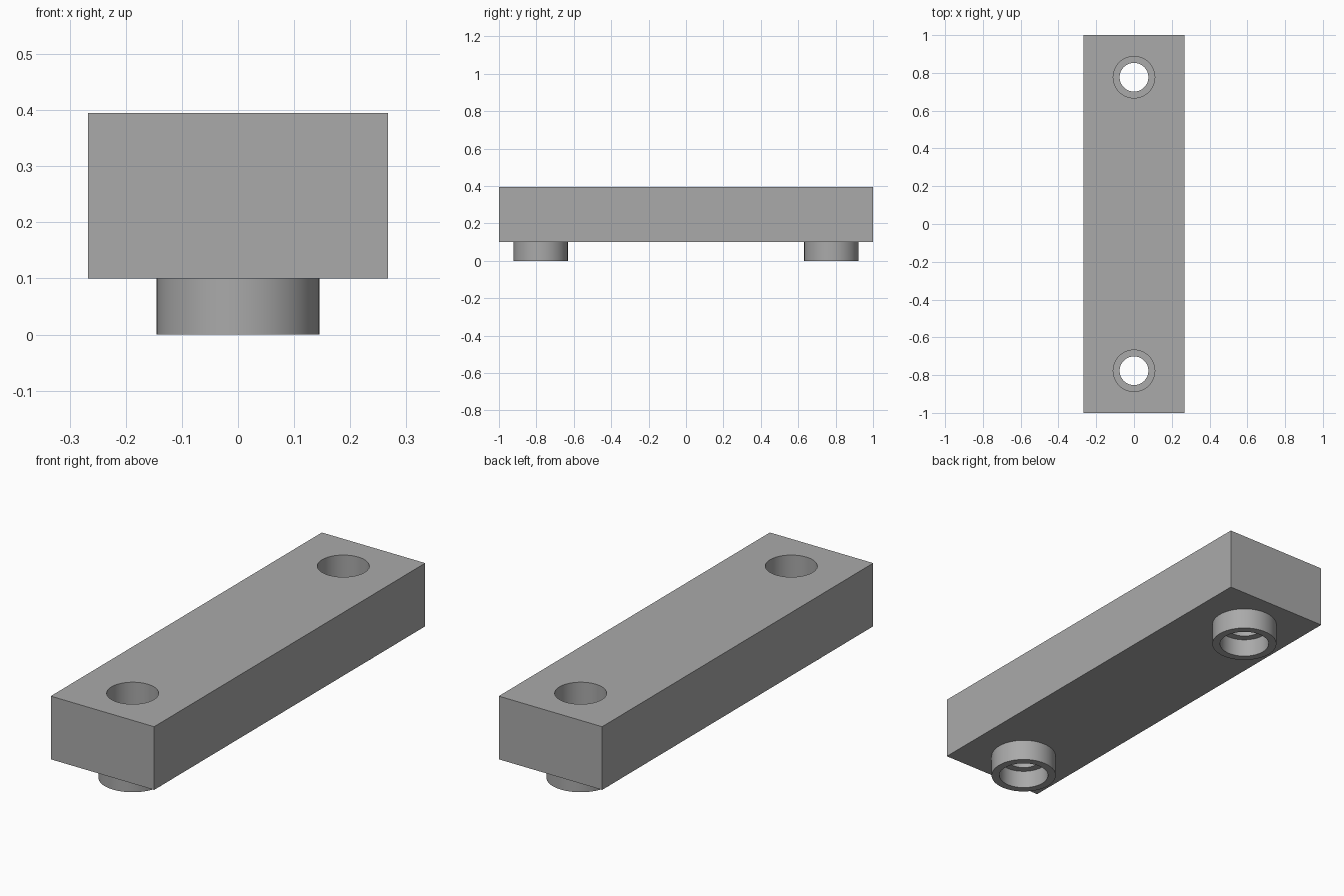
import bpy, bmesh, math
from mathutils import Vector

if "Cube" in bpy.data.objects:
    bpy.data.objects.remove(bpy.data.objects["Cube"], do_unlink=True)

# Main sizes
HALF_WIDTH, HALF_LENGTH = 0.267, 1.0
BASE, TOP = 0.10, 0.395
HOLE_Y = 0.777
BORE, PIN_HOLE, COLLAR = 0.11, 0.076, 0.145
LEDGE_LOW, LEDGE_HIGH = 0.085, 0.19
SIDES = 64

grey = bpy.data.materials.new("plain_grey")
grey.use_nodes = True
colour = (0.4, 0.4, 0.4, 1)
grey.diffuse_color = colour
grey.node_tree.nodes["Principled BSDF"].inputs["Base Color"].default_value = colour


def activate(obj):
    bpy.ops.object.select_all(action="DESELECT")
    obj.select_set(True)
    bpy.context.view_layer.objects.active = obj


def smooth(obj):
    activate(obj)
    bpy.ops.object.shade_smooth_by_angle(angle=math.radians(30))


def lathe(name, profile, y):
    """Turn an (r, z) profile around a vertical axis."""
    bm = bmesh.new()
    verts = [bm.verts.new((r, 0, z)) for r, z in profile]
    edges = [bm.edges.new(pair) for pair in zip(verts, verts[1:])]
    bmesh.ops.spin(bm, geom=verts + edges, cent=(0, 0, 0), axis=(0, 0, 1),
                   angle=math.tau, steps=SIDES)
    bmesh.ops.remove_doubles(bm, verts=bm.verts, dist=1e-5)
    bmesh.ops.recalc_face_normals(bm, faces=bm.faces)
    # The lower rim must face down
    rim = min(bm.faces, key=lambda f: f.calc_center_median().z)
    if rim.normal.dot(Vector((0, 0, 1))) > 0:
        bmesh.ops.reverse_faces(bm, faces=bm.faces)
    mesh = bpy.data.meshes.new(name)
    bm.to_mesh(mesh)
    bm.free()
    obj = bpy.data.objects.new(name, mesh)
    bpy.context.collection.objects.link(obj)
    obj.location.y = y
    mesh.materials.append(grey)
    smooth(obj)
    return obj


# Long rectangular block
bpy.ops.mesh.primitive_cube_add(size=1, location=(0, 0, (BASE + TOP) / 2))
block = bpy.context.object
block.name = "block"
block.scale = (2 * HALF_WIDTH, 2 * HALF_LENGTH, TOP - BASE)
bpy.ops.object.transform_apply(location=True, scale=True)
block.data.materials.append(grey)

# Collar: lower ring, socket and the narrow ledge inside the bore
collar_profile = [
    (BORE, LEDGE_HIGH), (PIN_HOLE, LEDGE_HIGH),
    (PIN_HOLE, LEDGE_LOW), (BORE, LEDGE_LOW),
    (BORE, 0), (COLLAR, 0), (COLLAR, BASE),
]

for label, y in (("front", -HOLE_Y), ("back", HOLE_Y)):
    # Bore through the block
    bpy.ops.mesh.primitive_cylinder_add(vertices=SIDES, radius=BORE, depth=1,
                                        location=(0, y, BASE))
    cutter = bpy.context.object
    cutter.hide_render = True
    activate(block)
    cut = block.modifiers.new(label + "_bore", "BOOLEAN")
    cut.operation, cut.solver, cut.object = "DIFFERENCE", "EXACT", cutter
    bpy.ops.object.modifier_apply(modifier=cut.name)
    bpy.data.objects.remove(cutter, do_unlink=True)
    lathe(label + "_collar", collar_profile, y)

smooth(block)
